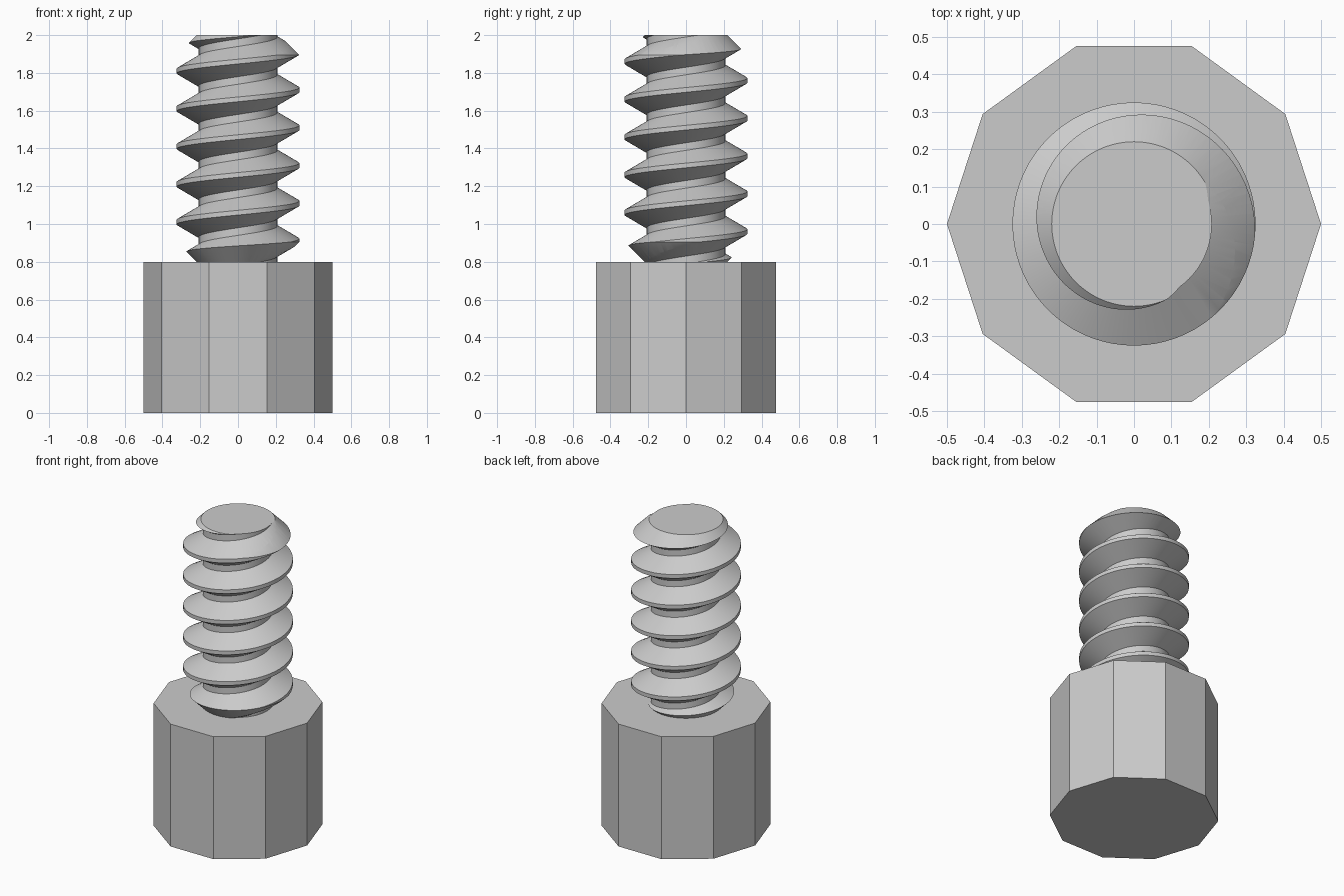
import bpy, bmesh, math

cube = bpy.data.objects.get("Cube")
if cube:
    bpy.data.objects.remove(cube, do_unlink=True)

steel = bpy.data.materials.new("grey steel")
steel.use_nodes = True
colour = (0.6, 0.6, 0.6, 1)
steel.diffuse_color = colour
steel.node_tree.nodes["Principled BSDF"].inputs["Base Color"].default_value = colour

SEGMENTS, TURNS, PITCH = 72, 11, 0.2
CREST, ROOT, START = 0.325, 0.208, 0.31


def make_object(name, bm):
    bmesh.ops.recalc_face_normals(bm, faces=bm.faces)
    mesh = bpy.data.meshes.new(name)
    bm.to_mesh(mesh)
    bm.free()
    mesh.materials.append(steel)
    obj = bpy.data.objects.new(name, mesh)
    bpy.context.collection.objects.link(obj)
    return obj


def lathe(name, profile, sides):
    """Closed solid of revolution from (radius, height) points."""
    bm = bmesh.new()
    rings = []
    for r, z in profile:
        rings.append([bm.verts.new((r * math.cos(a), r * math.sin(a), z))
                      for a in (math.tau * i / sides for i in range(sides))])
    for low, high in zip(rings, rings[1:]):
        for i in range(sides):
            k = (i + 1) % sides
            bm.faces.new((low[i], low[k], high[k], high[i]))
    bm.faces.new(rings[0][::-1])
    bm.faces.new(rings[-1])
    return make_object(name, bm)


def threaded_rod(name):
    """Endless-looking right-hand thread, closed beyond both ends."""
    profile = [(CREST, -0.0125), (CREST, 0.0125), (ROOT, 0.08), (ROOT, 0.12)]
    count = len(profile)
    bm = bmesh.new()
    columns = []
    for i in range(SEGMENTS):
        a = math.tau * i / SEGMENTS
        column = []
        # the first column is one turn longer, to meet the last one
        for j in range(count * (TURNS + (i == 0))):
            r, dz = profile[j % count]
            z = START + PITCH * (i / SEGMENTS + j // count) + dz
            column.append(bm.verts.new((r * math.cos(a), r * math.sin(a), z)))
        columns.append(column)
    columns.append(columns[0][count:])
    for a, b in zip(columns, columns[1:]):
        for j in range(count * TURNS - 1):
            bm.faces.new((a[j], b[j], b[j + 1], a[j + 1]))
    # close the open ends with fans to points on the axis
    low, high = bm.verts.new((0, 0, 0)), bm.verts.new((0, 0, 3))
    for edge in [e for e in bm.edges if e.is_boundary]:
        tip = low if edge.verts[0].co.z < 1.2 else high
        bm.faces.new((edge.verts[0], edge.verts[1], tip))
    return make_object(name, bm)


# ten-sided head
lathe("head", [(0.5, 0), (0.5, 0.8)], 10)

# threaded shank, trimmed to length with a 45 degree chamfer at both ends
shank = threaded_rod("threaded_shank")
trim = lathe("trim_cutter", [(0.22, 0.79), (0.22, 0.8), (0.42, 1.0),
                             (0.42, 1.8), (0.22, 2.0)], SEGMENTS)
trim.hide_render = True
cut = shank.modifiers.new("trim", 'BOOLEAN')
cut.operation = 'INTERSECT'
cut.solver = 'EXACT'
cut.object = trim

for obj in bpy.context.selected_objects:
    obj.select_set(False)
shank.select_set(True)
bpy.context.view_layer.objects.active = shank
bpy.ops.object.modifier_apply(modifier=cut.name)
bpy.data.objects.remove(trim, do_unlink=True)
bpy.ops.object.shade_smooth_by_angle(angle=math.radians(25))
